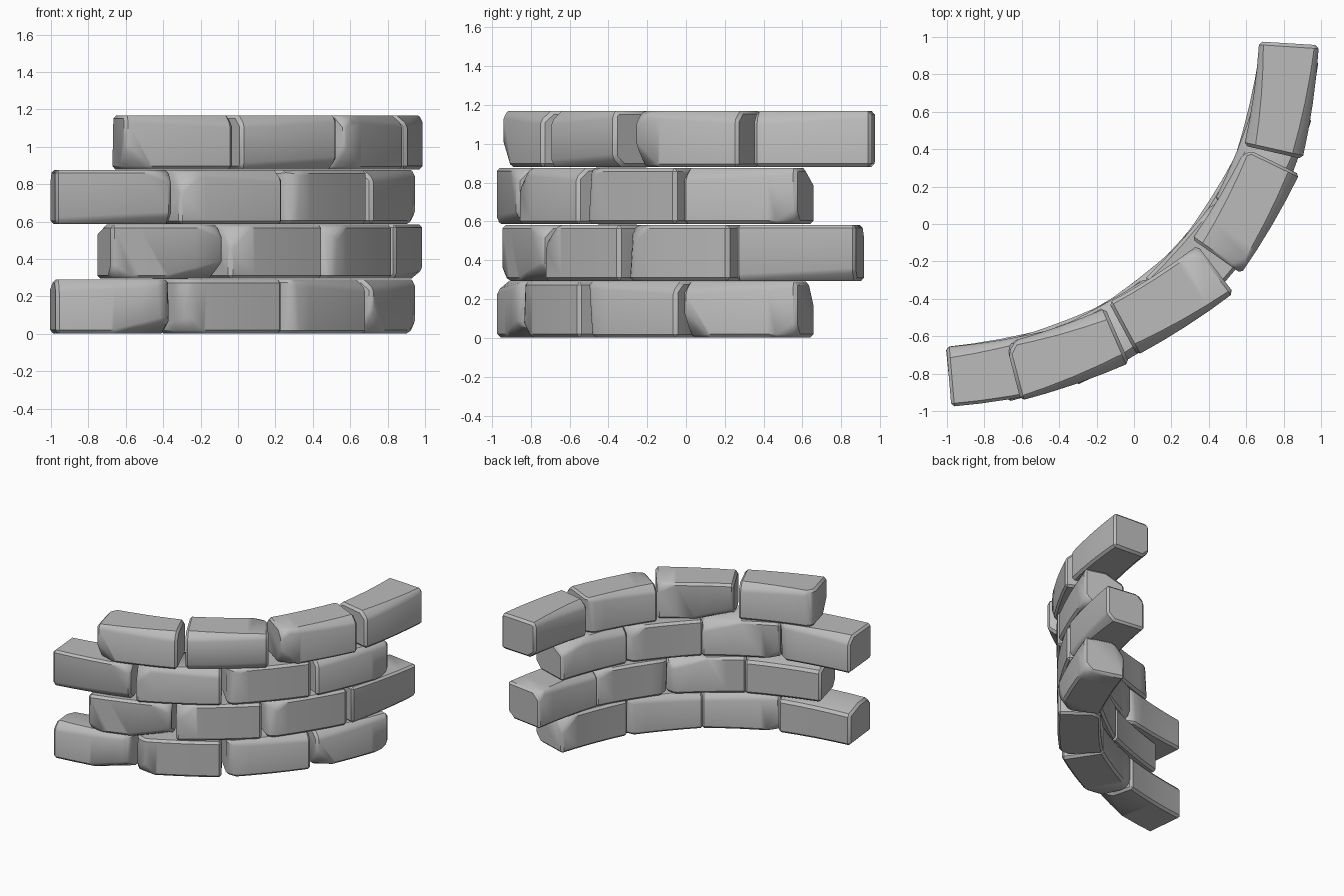
import bpy, bmesh, math
from mathutils import Vector

cube = bpy.data.objects.get("Cube")
if cube:
    bpy.data.objects.remove(cube, do_unlink=True)

stone = bpy.data.materials.new("grey_stone")
stone.use_nodes = True
stone.diffuse_color = (0.5, 0.5, 0.5, 1)
bsdf = stone.node_tree.nodes["Principled BSDF"]
bsdf.inputs["Base Color"].default_value = (0.5, 0.5, 0.5, 1)
bsdf.inputs["Roughness"].default_value = 0.8

# The wall follows a quarter arc about this centre
CENTRE = Vector((-0.99, 1.01))
INNER, OUTER = 1.66, 1.98
MID, DEPTH = (INNER + OUTER) / 2, OUTER - INNER
PITCH = 0.2925
BEND = 0.5  # how much each brick itself curves along the arc

# Chip sizes: how far the cut reaches along, into and up the brick
KINDS = {
    "corner": (0.13, 0.09, 0.12),
    "nick": (0.10, 0.06, 0.06),
    "edge": (0.95, 0.06, 0.05),
    "wedge": (0.32, 0.15, 0.08),
    "end": (0.06, 0.06, 0.75),
    "slope": (1.6, 0.15, 0.04),
}
# Chip places: left/right, front/back, top/down
SIDE = {"l": -1, "r": 1, "f": 1, "b": -1, "t": 1, "d": -1}

# Start angle, end angle, gap, then each brick's turn, outward shift and chips
ROWS = [
    (0.0, 77.6, 0.5, [
        (1, -0.012, "rfd:wedge lft:edge rft:end lbt:slope"),
        (0, -0.005, "lfd:corner rbt:edge lft:end lbd:nick"),
        (0, -0.005, "rft:edge lfd:end lbt:edge rbd:end"),
        (0, 0.0, "lft:edge lfd:corner rbt:corner rfd:nick")]),
    (8.6, 86.4, 0.5, [
        (1, -0.012, "rfd:wedge lfd:nick rft:nick lbt:slope"),
        (0, -0.01, "lft:corner rbt:wedge rbd:end"),
        (0, -0.01, "lft:end lft:corner rbt:nick lbd:end"),
        (0, -0.01, "rfd:edge lbt:edge rbt:nick")]),
    (0.0, 77.6, 0.5, [
        (0, -0.006, "rfd:edge rft:nick lbt:edge rbd:end"),
        (0, 0.0, "lft:corner rft:edge rbt:wedge lbd:nick"),
        (0, 0.0, "lft:end lft:nick rbt:corner rbd:end"),
        (0, 0.0, "rfd:nick lft:edge lbt:edge rbt:wedge")]),
    (10.8, 88.6, 1.2, [
        (-1, 0.005, "lfd:corner rft:edge lbt:end rbt:edge"),
        (-7, 0.03, "lft:edge rfd:edge rbt:nick lbd:wedge"),
        (0, 0.025, "lft:nick rft:edge lfd:corner lbt:edge rbd:end"),
        (2.5, 0.0, "lft:edge rbd:edge lbt:edge")]),
]


def cut(bm, point, normal, remove):
    """Slice with a plane; when removing, drop the outer side and cap it."""
    geom = bm.verts[:] + bm.edges[:] + bm.faces[:]
    bmesh.ops.bisect_plane(bm, geom=geom, dist=1e-5, plane_co=point,
                           plane_no=normal, clear_outer=remove)
    if remove:
        rim = [e for e in bm.edges if e.is_boundary]
        if rim:
            bmesh.ops.holes_fill(bm, edges=rim, sides=0)


def make_brick(name, start, end, base, turn, shift, chips):
    length = math.radians(end - start) * MID
    half = Vector((length, DEPTH, PITCH - 0.004)) / 2
    bm = bmesh.new()
    bmesh.ops.create_cube(bm, size=2)
    bmesh.ops.scale(bm, vec=half, verts=bm.verts)

    # Knock off the chipped corners and edges
    for chip in chips.split():
        place, kind = chip.split(":")
        sign = Vector([SIDE[c] for c in place])
        reach = KINDS[kind]
        corner = Vector([s * h for s, h in zip(sign, half)])
        normal = Vector([s / r for s, r in zip(sign, reach)]).normalized()
        point = corner - Vector((sign.x * reach[0], 0, 0))
        cut(bm, point, normal, True)

    # Worn edges
    bmesh.ops.remove_doubles(bm, verts=bm.verts, dist=0.004)
    bmesh.ops.recalc_face_normals(bm, faces=bm.faces)
    edges = [e for e in bm.edges if e.calc_face_angle(0) > math.radians(40)]
    bmesh.ops.bevel(bm, geom=edges, offset=0.018, segments=1, profile=0.5,
                    affect='EDGES', clamp_overlap=True)

    # Slice along the length, curve gently, then turn into place on the arc
    for i in range(1, 4):
        cut(bm, Vector((length * (i / 4 - 0.5), 0, 0)), Vector((1, 0, 0)), False)
    middle = math.radians(start + end) / 2
    facing = middle + math.radians(turn)
    along = Vector((math.cos(facing), math.sin(facing)))
    outward = Vector((math.sin(facing), -math.cos(facing)))
    seat = CENTRE + (MID + shift) * Vector((math.sin(middle), -math.cos(middle)))
    curve = MID / BEND
    for v in bm.verts:
        angle = v.co.x / curve
        reach = curve + v.co.y
        flat = (seat + along * reach * math.sin(angle)
                + outward * (reach * math.cos(angle) - curve))
        v.co = Vector((flat.x, flat.y, base + PITCH / 2 + v.co.z))
    bmesh.ops.recalc_face_normals(bm, faces=bm.faces)

    mesh = bpy.data.meshes.new(name)
    bm.to_mesh(mesh)
    bm.free()
    mesh.materials.append(stone)
    brick = bpy.data.objects.new(name, mesh)
    bpy.context.collection.objects.link(brick)
    return brick


# Lay the courses from the ground up
bricks = []
for r, (start, end, gap, course) in enumerate(ROWS):
    step = (end - start + gap) / len(course)
    for b, (turn, shift, chips) in enumerate(course):
        a = start + b * step
        bricks.append(make_brick(f"course_{r + 1}_brick_{b + 1}", a,
                                 a + step - gap, r * PITCH, turn, shift, chips))

bpy.ops.object.select_all(action='DESELECT')
for brick in bricks:
    brick.select_set(True)
bpy.context.view_layer.objects.active = bricks[0]
bpy.ops.object.shade_smooth_by_angle(angle=math.radians(32))
